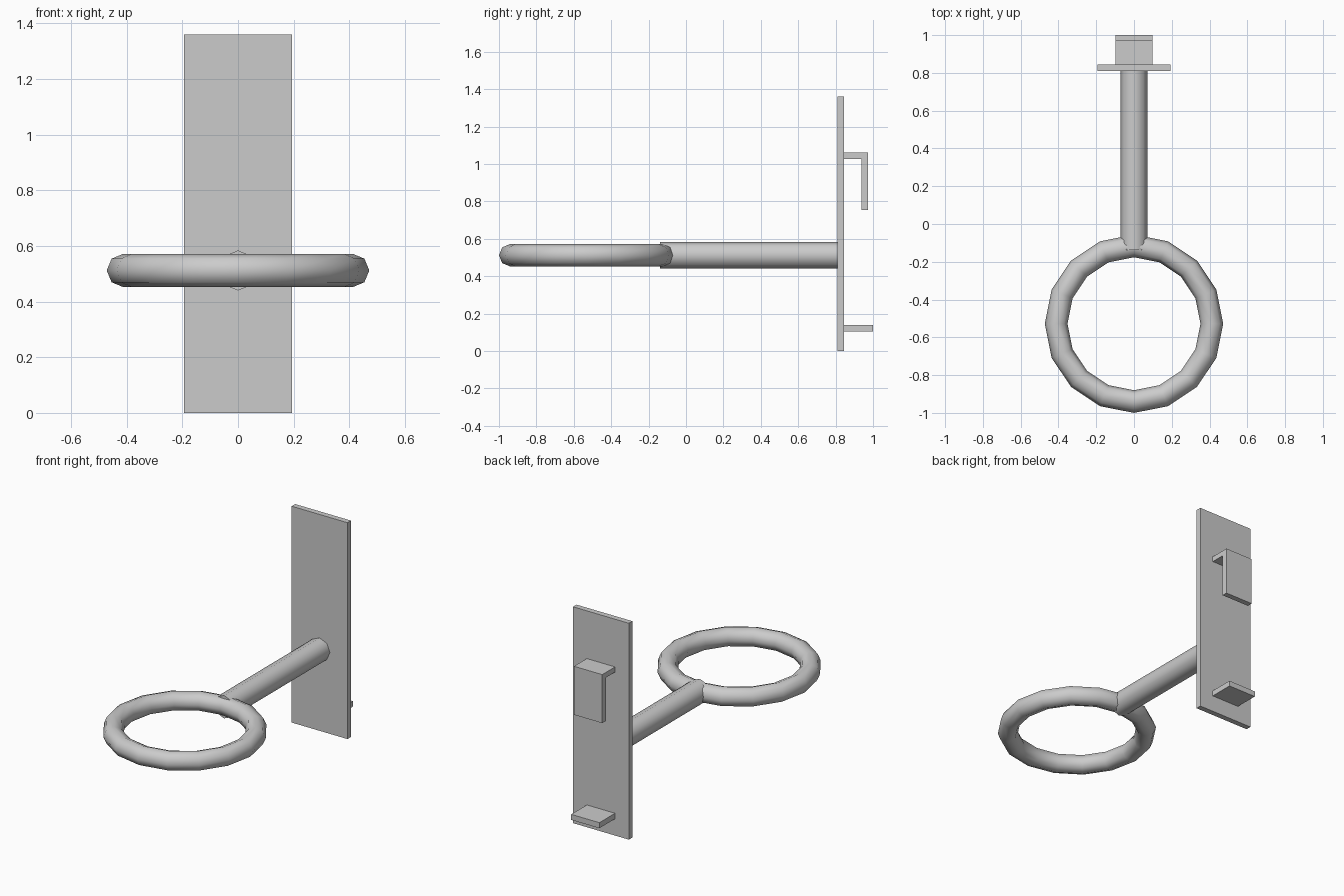
import bpy, bmesh, math
from mathutils import Matrix, Vector

if "Cube" in bpy.data.objects:
    bpy.data.objects.remove(bpy.data.objects["Cube"])

TAU = 2 * math.pi
AXIS_Z = 0.512  # height of rod and ring


def finish(name, bm, smooth=False):
    bmesh.ops.recalc_face_normals(bm, faces=bm.faces)
    me = bpy.data.meshes.new(name)
    bm.to_mesh(me)
    bm.free()
    ob = bpy.data.objects.new(name, me)
    bpy.context.collection.objects.link(ob)
    if smooth:
        bpy.ops.object.select_all(action='DESELECT')
        ob.select_set(True)
        bpy.context.view_layer.objects.active = ob
        bpy.ops.object.shade_smooth_by_angle(angle=math.radians(50))
    return ob


def extrude_profile(name, pts, half_width):
    """Extrude a (y, z) side profile symmetrically across x."""
    bm = bmesh.new()
    face = bm.faces.new([bm.verts.new((-half_width, y, z)) for y, z in pts])
    geo = bmesh.ops.extrude_face_region(bm, geom=[face])["geom"]
    moved = [g for g in geo if isinstance(g, bmesh.types.BMVert)]
    bmesh.ops.translate(bm, verts=moved, vec=(2 * half_width, 0, 0))
    return finish(name, bm)


def torus(name, centre, major, minor, segs, sides):
    bm = bmesh.new()
    rings = []
    for i in range(segs):
        a = TAU * i / segs
        ring = []
        for j in range(sides):
            b = TAU * j / sides
            r = major + minor * math.cos(b)
            p = Vector((r * math.cos(a), r * math.sin(a), minor * math.sin(b)))
            ring.append(bm.verts.new(p + Vector(centre)))
        rings.append(ring)
    for i in range(segs):
        p, q = rings[i], rings[(i + 1) % segs]
        for j in range(sides):
            k = (j + 1) % sides
            bm.faces.new((p[j], q[j], q[k], p[k]))
    return finish(name, bm, True)


def rod(name, y0, y1, radius, sides):
    bm = bmesh.new()
    mat = Matrix.Translation((0, (y0 + y1) / 2, AXIS_Z)) @ Matrix.Rotation(math.pi / 2, 4, 'X')
    bmesh.ops.create_cone(bm, cap_ends=True, segments=sides, radius1=radius,
                          radius2=radius, depth=y1 - y0, matrix=mat)
    return finish(name, bm, True)


# Upright back plate
extrude_profile("back_plate", [(0.81, 0), (0.845, 0), (0.845, 1.36), (0.81, 1.36)], 0.194)

# Downturned hook and flat lower tab behind the plate
extrude_profile("upper_hook", [(0.845, 1.027), (0.937, 1.027), (0.937, 0.755),
                               (0.972, 0.755), (0.972, 1.06), (0.845, 1.06)], 0.098)
extrude_profile("lower_tab", [(0.845, 0.105), (1.0, 0.105), (1.0, 0.14), (0.845, 0.14)], 0.098)

# Octagonal arm running into the ring
rod("arm", -0.138, 0.81, 0.072, 8)

# Horizontal holding ring
torus("holder_ring", (0, -0.528, AXIS_Z), 0.412, 0.06, 16, 8)
